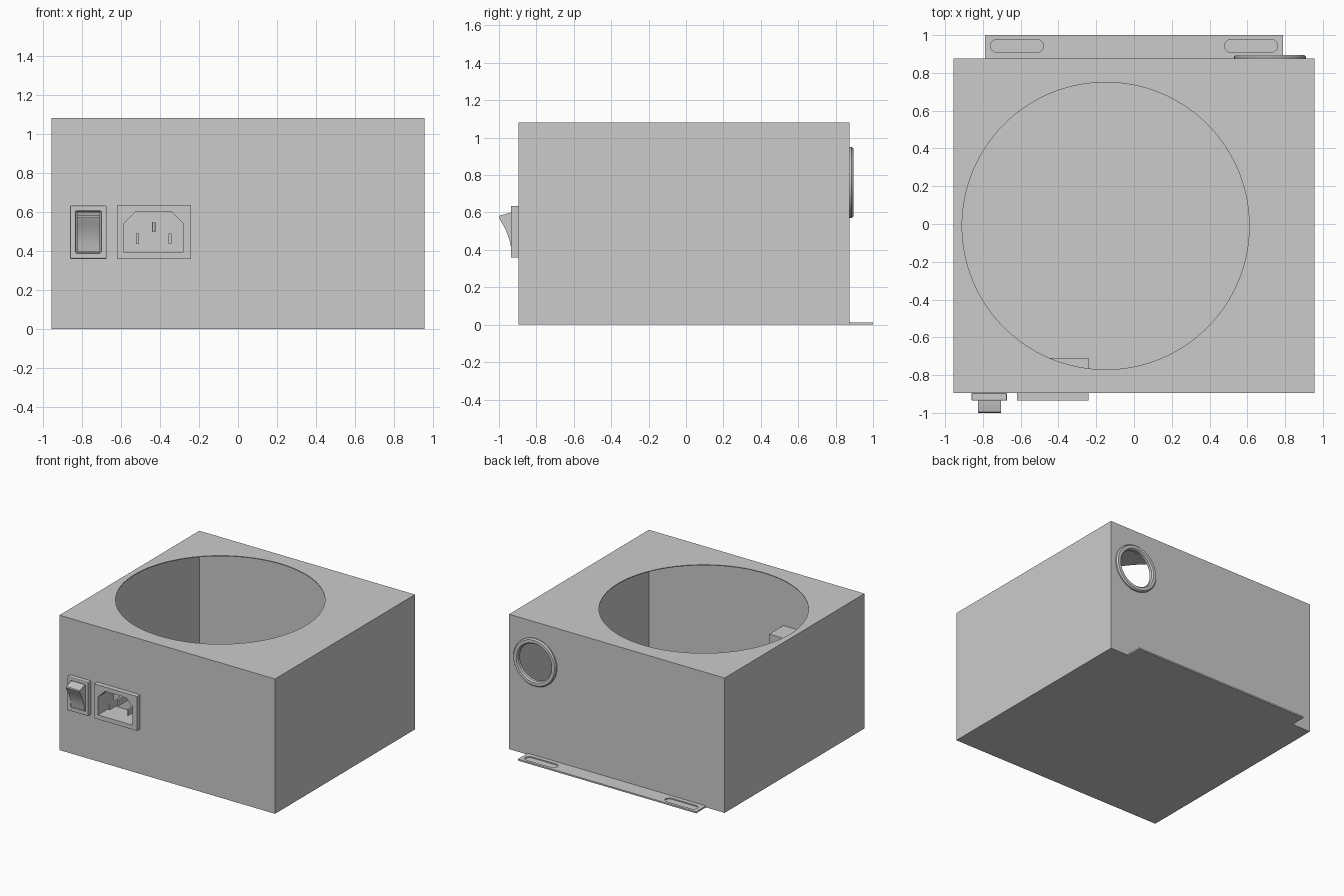
import bpy, bmesh, math
from mathutils import Vector

if "Cube" in bpy.data.objects:
    bpy.data.objects.remove(bpy.data.objects["Cube"])


def add_object(name, bm):
    bmesh.ops.recalc_face_normals(bm, faces=bm.faces)
    mesh = bpy.data.meshes.new(name)
    bm.to_mesh(mesh)
    bm.free()
    ob = bpy.data.objects.new(name, mesh)
    bpy.context.collection.objects.link(ob)
    return ob


def prism(name, outline, axis, lo, hi):
    """Extrude a 2D outline along an axis (x: y,z outline; y: x,z; z: x,y)."""
    def place(p):
        v = list(p)
        v.insert("xyz".index(axis), lo)
        return Vector(v)
    bm = bmesh.new()
    face = bm.faces.new([bm.verts.new(place(p)) for p in outline])
    ext = bmesh.ops.extrude_face_region(bm, geom=[face])
    move = Vector([hi - lo if a == axis else 0 for a in "xyz"])
    bmesh.ops.translate(bm, vec=move, verts=[g for g in ext["geom"] if isinstance(g, bmesh.types.BMVert)])
    return add_object(name, bm)


def rect(a0, a1, b0, b1):
    return [(a0, b0), (a1, b0), (a1, b1), (a0, b1)]


def circle(cx, cy, r, n=64):
    return [(cx + r * math.cos(math.tau * i / n), cy + r * math.sin(math.tau * i / n)) for i in range(n)]


def stadium(x0, x1, cy, r, n=12):
    pts = []
    for cx, start in ((x1 - r, -90), (x0 + r, 90)):
        for i in range(n + 1):
            a = math.radians(start + 180 * i / n)
            pts.append((cx + r * math.cos(a), cy + r * math.sin(a)))
    return pts


def cut(ob, cutter):
    cutter.hide_render = True
    mod = ob.modifiers.new("cut", 'BOOLEAN')
    mod.operation, mod.solver, mod.object = 'DIFFERENCE', 'EXACT', cutter
    bpy.context.view_layer.objects.active = ob
    bpy.ops.object.modifier_apply(modifier=mod.name)
    bpy.data.objects.remove(cutter)


def bevel(ob, width, segments=2):
    mod = ob.modifiers.new("bevel", 'BEVEL')
    mod.width, mod.segments, mod.limit_method = width, segments, 'ANGLE'


def smooth(ob):
    bpy.ops.object.select_all(action='DESELECT')
    ob.select_set(True)
    bpy.context.view_layer.objects.active = ob
    bpy.ops.object.shade_smooth_by_angle(angle=math.radians(30))


# Sheet metal casing, hollow, with fan, cable, socket and switch openings
T = 0.006
case = prism("case", rect(-0.955, 0.955, -0.895, 0.875), 'z', 0, 1.08)
cut(case, prism("cavity", rect(-0.955 + T, 0.955 - T, -0.895 + T, 0.875 - T), 'z', T, 1.08 - T))
cut(case, prism("fan_cut", circle(-0.15, -0.01, 0.76, 128), 'z', 1.0, 1.2))
cut(case, prism("cable_cut", circle(0.72, 0.76, 0.165), 'y', 0.8, 1.0))
cut(case, prism("socket_cut", rect(-0.61, -0.25, 0.37, 0.625), 'y', -1.0, -0.85))
smooth(case)

# Cable grommet: rounded profile swept around the back opening
bm = bmesh.new()
profile = [(0.148, 0.862), (0.148, 0.885), (0.157, 0.895), (0.181, 0.895),
           (0.19, 0.885), (0.19, 0.875), (0.165, 0.872), (0.165, 0.862)]
N = 48
rings = [[bm.verts.new((0.72 + r * math.cos(math.tau * i / N), y, 0.76 + r * math.sin(math.tau * i / N)))
          for r, y in profile] for i in range(N)]
for i in range(N):
    a, b = rings[i], rings[(i + 1) % N]
    for j in range(len(profile)):
        k = (j + 1) % len(profile)
        bm.faces.new((a[j], a[k], b[k], b[j]))
smooth(add_object("cable_grommet", bm))

# Mounting flange with a rounded slot recess at each end
flange = prism("mounting_flange", rect(-0.79, 0.79, 0.872, 1.0), 'z', 0, 0.012)
for x0, x1 in ((-0.76, -0.48), (0.48, 0.76)):
    cut(flange, prism("slot_cut", stadium(x0, x1, 0.943, 0.034), 'z', 0.003, 0.05))
smooth(flange)

# Power inlet: housing reaching inside the case, with a six-sided recess
inlet = prism("power_inlet", rect(-0.62, -0.24, 0.36, 0.635), 'y', -0.935, -0.71)
opening = [(-0.585, 0.395), (-0.278, 0.395), (-0.278, 0.54), (-0.338, 0.60), (-0.525, 0.60), (-0.585, 0.54)]
cut(inlet, prism("inlet_cut", opening, 'y', -1.0, -0.74))
smooth(inlet)

# Three contact pins
for i, (x, z) in enumerate(((-0.514, 0.465), (-0.431, 0.523), (-0.348, 0.465))):
    pin = prism(f"contact_pin_{i + 1}", rect(x - 0.008, x + 0.008, z - 0.026, z + 0.026), 'y', -0.90, -0.735)
    bevel(pin, 0.003)

# Switch frame
frame = prism("switch_frame", rect(-0.86, -0.672, 0.36, 0.632), 'y', -0.935, -0.895)
cut(frame, prism("switch_cut", rect(-0.83, -0.70, 0.39, 0.604), 'y', -1.0, -0.905))
bevel(frame, 0.006)

# Rocker: concave side profile, pressed in at the bottom
curve = [(-1.0, 0.575), (-0.988, 0.55), (-0.973, 0.525), (-0.961, 0.50), (-0.951, 0.475),
         (-0.943, 0.45), (-0.937, 0.42), (-0.932, 0.395)]
rocker = prism("switch_rocker", [(-0.90, 0.60), (-0.935, 0.60), (-0.996, 0.583)] + curve + [(-0.90, 0.395)],
               'x', -0.825, -0.705)
smooth(rocker)
